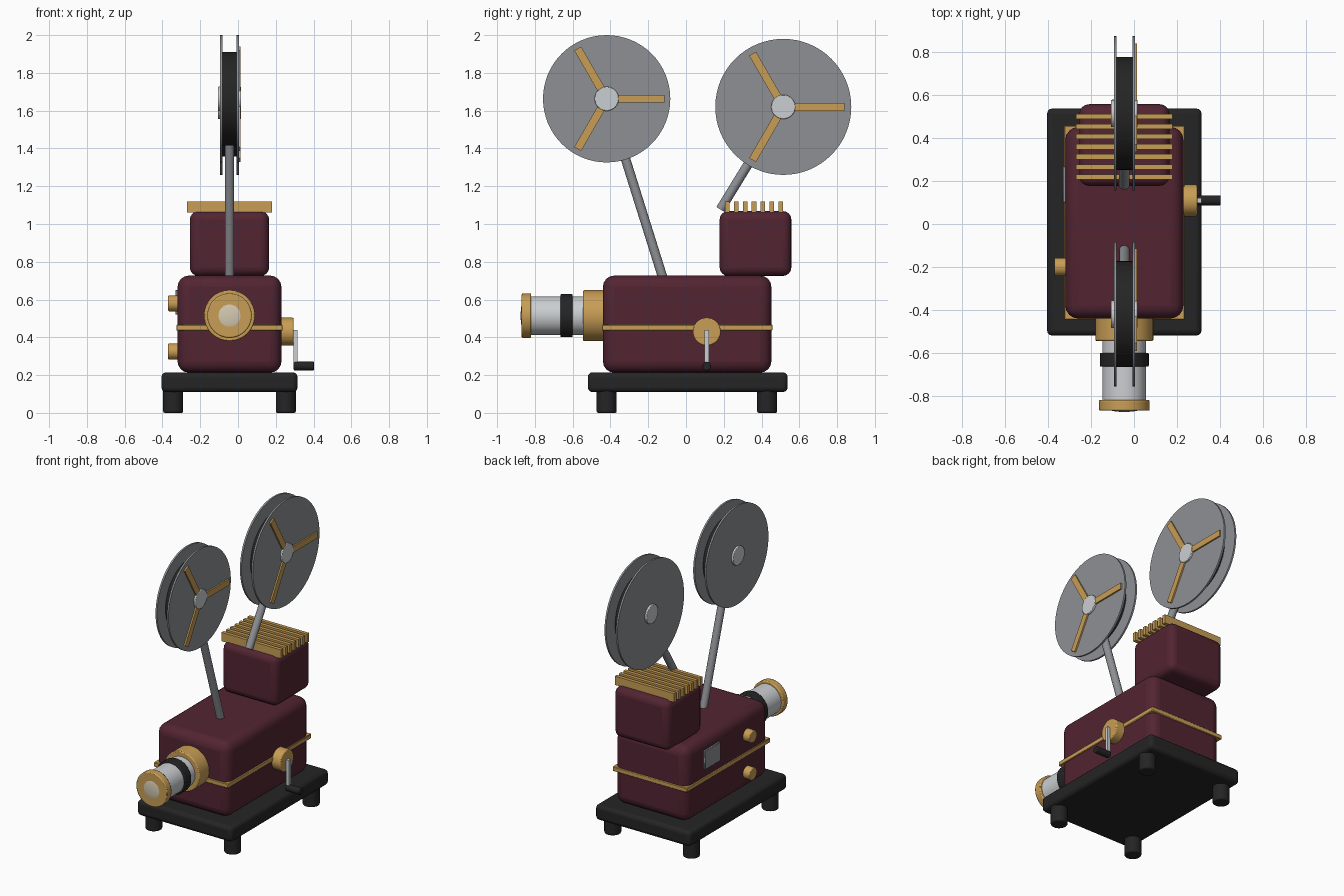
import bpy, math
from mathutils import Vector

if "Cube" in bpy.data.objects:
    bpy.data.objects.remove(bpy.data.objects["Cube"])

CX = -0.045  # centre plane of the machine


def material(name, rgb):
    m = bpy.data.materials.new(name)
    m.diffuse_color = (*rgb, 1)
    m.use_nodes = True
    m.node_tree.nodes["Principled BSDF"].inputs["Base Color"].default_value = m.diffuse_color
    return m


MAROON = material("maroon enamel", (0.085, 0.018, 0.032))
BLACK = material("black", (0.018, 0.018, 0.019))
GOLD = material("brass", (0.58, 0.34, 0.09))
SILVER = material("bright silver", (0.60, 0.62, 0.64))
STEEL = material("grey steel", (0.27, 0.28, 0.30))
GLASS = material("cream glass", (0.66, 0.59, 0.44))


def finish(ob, name, mat, bevel=0, segments=3):
    ob.name = name
    ob.data.materials.append(mat)
    if bevel:
        mod = ob.modifiers.new("bevel", 'BEVEL')
        mod.width, mod.segments = bevel, segments
        mod.limit_method = 'ANGLE'
        mod.angle_limit = math.radians(40)
    bpy.ops.object.shade_smooth_by_angle(angle=math.radians(35))
    return ob


def box(name, mat, x, y, z, bevel=0, segments=3):
    """Box from (min, max) ranges."""
    mid = [(a + b) / 2 for a, b in (x, y, z)]
    size = [b - a for a, b in (x, y, z)]
    bpy.ops.mesh.primitive_cube_add(size=1, location=mid)
    ob = bpy.context.object
    ob.scale = size
    bpy.ops.object.transform_apply(location=False, rotation=False, scale=True)
    return finish(ob, name, mat, bevel, segments)


def rod(name, mat, start, end, radius, bevel=0, sides=48):
    """Cylinder between two points."""
    a, b = Vector(start), Vector(end)
    bpy.ops.mesh.primitive_cylinder_add(vertices=sides, radius=radius, depth=(b - a).length,
                                        location=(a + b) / 2)
    ob = bpy.context.object
    ob.rotation_euler = (b - a).to_track_quat('Z', 'Y').to_euler()
    return finish(ob, name, mat, bevel, 2)


# Base plate and feet
box("base_plate", BLACK, (-0.405, 0.315), (-0.52, 0.538), (0.11, 0.215), 0.025)
for x in (-0.343, 0.253):
    for y in (-0.42, 0.43):
        rod("foot", BLACK, (x, y, 0), (x, y, 0.13), 0.053, 0.008, 32)

# Main body with trim band, and lamp house with cooling fins
box("body", MAROON, (-0.32, 0.23), (-0.44, 0.452), (0.213, 0.727), 0.06, 4)
box("trim_band", GOLD, (-0.326, 0.236), (-0.446, 0.458), (0.435, 0.467), 0.004, 1)
box("lamp_house", MAROON, (-0.255, 0.165), (0.178, 0.558), (0.725, 1.068), 0.045, 4)
for i in range(7):
    y = 0.219 + i * 0.047
    box("cooling_fin", GOLD, (-0.27, 0.18), (y - 0.012, y + 0.012), (1.06, 1.12))

# Lens barrel, stepped along the front axis
LZ = 0.515
for name, mat, y0, y1, r in (
        ("lens_collar", GOLD, -0.43, -0.545, 0.135),
        ("lens_barrel", SILVER, -0.53, -0.83, 0.102),
        ("focus_ring", BLACK, -0.60, -0.665, 0.114),
        ("lens_rim", GOLD, -0.82, -0.87, 0.118)):
    rod(name, mat, (CX, y0, LZ), (CX, y1, LZ), r, 0.006)
bpy.ops.mesh.primitive_uv_sphere_add(segments=32, ring_count=16, radius=0.086,
                                     location=(CX, -0.855, LZ))
lens = bpy.context.object
lens.scale.y = 0.24
finish(lens, "lens_glass", GLASS)


def reel(prefix, y, z, radius, core, spoke):
    """Film reel: two flanges, film, hub and three brass spokes on the right."""
    for x in (CX - 0.043, CX + 0.043):
        rod(prefix + "_flange", STEEL, (x - 0.006, y, z), (x + 0.006, y, z), radius, 0, 64)
    rod(prefix + "_film", BLACK, (CX - 0.04, y, z), (CX + 0.04, y, z), core, 0, 64)
    rod(prefix + "_hub", SILVER, (CX - 0.062, y, z), (CX + 0.062, y, z), 0.064, 0.004)
    for i in range(3):
        a = i * math.tau / 3
        r = spoke / 2
        ob = box(prefix + "_spoke", GOLD, (0.002, 0.014), (-r, r), (-0.021, 0.021))
        ob.location = (0.008, y + r * math.cos(a), z + r * math.sin(a))
        ob.rotation_euler.x = a


reel("front_reel", -0.42, 1.663, 0.337, 0.247, 0.307)
reel("rear_reel", 0.515, 1.62, 0.36, 0.263, 0.325)

# Reel arms
rod("front_arm", STEEL, (CX, -0.118, 0.70), (CX, -0.42, 1.663), 0.025, 0, 24)
rod("rear_arm", STEEL, (CX, 0.182, 1.077), (CX, 0.515, 1.62), 0.025, 0, 24)

# Hand crank on the right
rod("crank_boss", GOLD, (0.22, 0.11, 0.43), (0.295, 0.11, 0.43), 0.074, 0.006)
box("crank_lever", SILVER, (0.293, 0.315), (0.099, 0.121), (0.24, 0.44))
rod("crank_handle", BLACK, (0.295, 0.11, 0.248), (0.403, 0.11, 0.248), 0.023, 0.004, 24)

# Knobs and plate on the left
for z in (0.58, 0.325):
    rod("knob", GOLD, (-0.31, -0.2, z), (-0.37, -0.2, z), 0.042, 0.005, 32)
box("side_plate", STEEL, (-0.332, -0.315), (0.10, 0.268), (0.52, 0.65), 0.003, 1)
